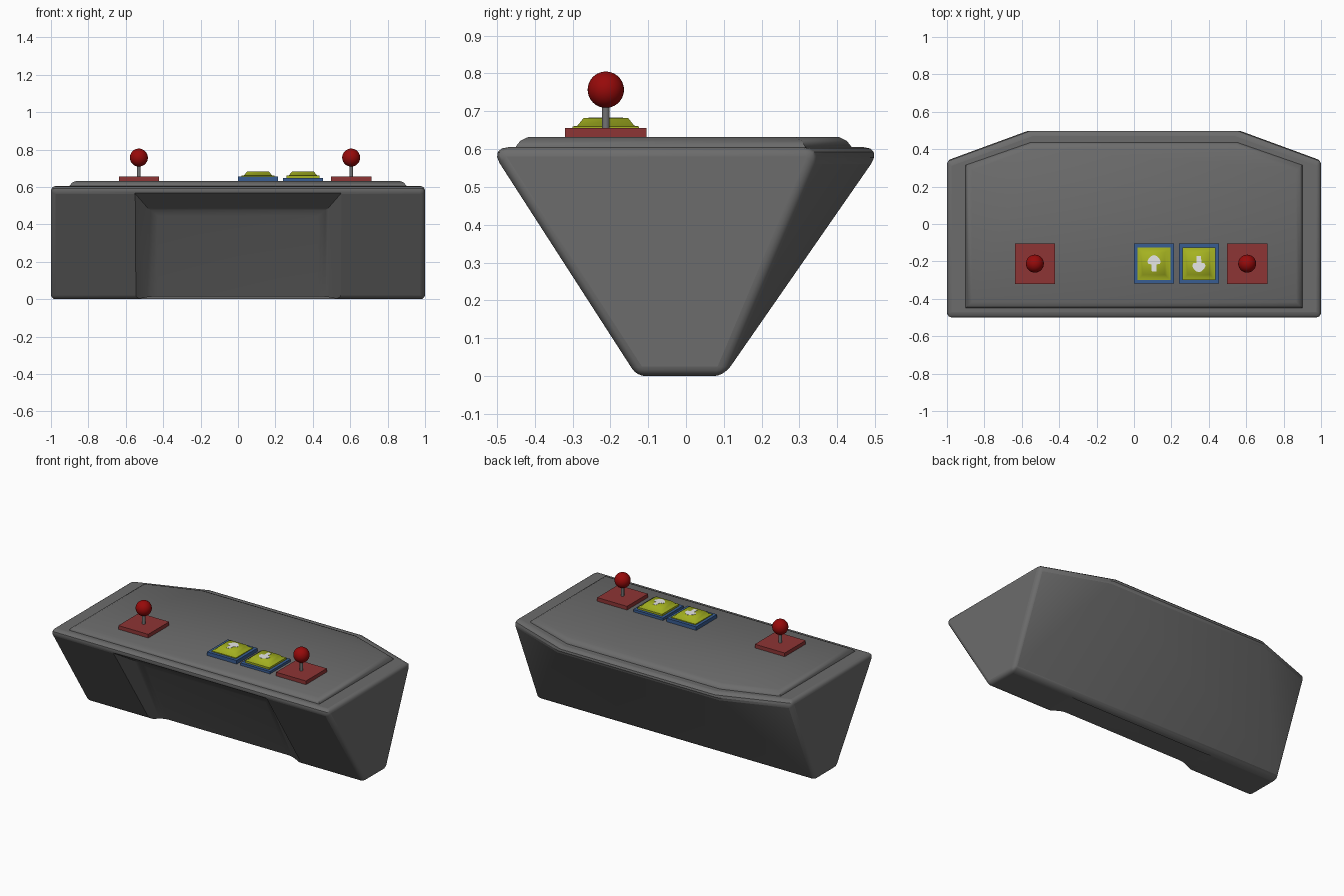
import bpy, bmesh, math

if "Cube" in bpy.data.objects:
    bpy.data.objects.remove(bpy.data.objects["Cube"])


def material(name, rgb):
    m = bpy.data.materials.new(name)
    m.diffuse_color = (*rgb, 1)
    m.use_nodes = True
    m.node_tree.nodes["Principled BSDF"].inputs["Base Color"].default_value = m.diffuse_color
    return m


GREY = material("dark grey", (0.15, 0.15, 0.15))
STEEL = material("steel grey", (0.17, 0.17, 0.17))
RED = material("ball red", (0.31, 0.003, 0.003))
PLATE = material("plate red", (0.27, 0.035, 0.035))
BLUE = material("frame blue", (0.04, 0.11, 0.29))
LIME = material("button lime", (0.38, 0.45, 0.015))
WHITE = material("arrow white", (0.8, 0.8, 0.8))


def smooth(ob, angle):
    bpy.ops.object.select_all(action='DESELECT')
    ob.select_set(True)
    bpy.context.view_layer.objects.active = ob
    bpy.ops.object.shade_smooth_by_angle(angle=math.radians(angle))


def make(name, verts, faces, mat, angle=40):
    me = bpy.data.meshes.new(name)
    me.from_pydata(verts, [], faces)
    bm = bmesh.new()
    bm.from_mesh(me)
    bmesh.ops.recalc_face_normals(bm, faces=bm.faces)
    bm.to_mesh(me)
    bm.free()
    ob = bpy.data.objects.new(name, me)
    bpy.context.collection.objects.link(ob)
    me.materials.append(mat)
    smooth(ob, angle)
    return ob


def stack(name, rings, mat, **kw):
    """Closed solid through rings of equal point count."""
    n = len(rings[0])
    verts = [p for r in rings for p in r]
    faces = [list(range(n)), list(range(len(verts) - n, len(verts)))]
    for k in range(len(rings) - 1):
        for i in range(n):
            j = (i + 1) % n
            faces.append([k * n + i, k * n + j, (k + 1) * n + j, (k + 1) * n + i])
    return make(name, verts, faces, mat, **kw)


def weighted_bevel(ob, width, segments, weight):
    """Bevel edges by weight(a, b), a < b being vertex numbers."""
    attr = ob.data.attributes.new("bevel_weight_edge", 'FLOAT', 'EDGE')
    for e in ob.data.edges:
        attr.data[e.index].value = weight(*sorted(e.vertices))
    mod = ob.modifiers.new("bevel", 'BEVEL')
    mod.width, mod.segments, mod.limit_method = width, segments, 'WEIGHT'


def square(x, y, z, s):
    return [(x + a * s / 2, y + b * s / 2, z) for a, b in ((-1, -1), (1, -1), (1, 1), (-1, 1))]


# Cabinet body: tapered block, right half points mirrored
half = [(1, -0.52, 0.605), (1, 0.355, 0.605), (0.55, 0.52, 0.605),
        (1, -0.13, 0), (1, 0.1, 0)]
n = len(half)
verts = half + [(-x, y, z) for x, y, z in half]
side = [(0, 1, 4, 3), (1, 2, 4)]
faces = side + [tuple(i + n for i in f) for f in side]
faces += [(0, 1, 2, 2 + n, 1 + n, n), (2, 4, 4 + n, 2 + n), (0, 3, 3 + n, n),
          (3, 4, 4 + n, 3 + n)]
body = make("cabinet_body", verts, faces, GREY)


def body_weight(a, b):
    pair = (a % n, b % n)
    if pair == (2, 4):
        return 0
    if pair in {(0, 0), (1, 2), (2, 2)}:
        return 1          # long top rim edges
    return 0.5


weighted_bevel(body, 0.05, 4, body_weight)

# Cutter for the shallow recess running down the front and under the base
outer = [(-0.5, 0.57), (-0.133, -0.002), (0.078, -0.002), (0.085, -0.1), (-0.7, -0.1), (-0.62, 0.65)]
inner = [(-0.345, 0.472), (-0.1, 0.015), (0.07, 0.015), (0.085, -0.1), (-0.7, -0.1), (-0.62, 0.65)]
cutter = stack("recess_cutter", [[(x, y, z) for y, z in prof] for x, prof in
                                 ((-0.555, outer), (-0.46, inner), (0.46, inner), (0.555, outer))], GREY)
weighted_bevel(cutter, 0.03, 3, lambda a, b: 1.0 if (a, b) in {(6, 7), (12, 13), (6, 12)} else 0.0)
cutter.hide_render = True
cut = body.modifiers.new("recess", 'BOOLEAN')
cut.operation, cut.object, cut.solver = 'DIFFERENCE', cutter, 'EXACT'
bpy.ops.object.select_all(action='DESELECT')
body.select_set(True)
bpy.context.view_layer.objects.active = body
bpy.ops.object.convert(target='MESH')
bpy.data.objects.remove(cutter)
smooth(body, 28)


# Raised control panel on top
def panel_ring(i, z):
    r = [(0.9 - i, -0.45 + i), (0.9 - i, 0.315 - i * 0.8), (0.55 - i * 0.2, 0.437 - i)]
    return [(x, y, z) for x, y in r] + [(-x, y, z) for x, y in reversed(r)]


stack("control_panel", [panel_ring(0, 0.595), panel_ring(0, 0.607), panel_ring(0.012, 0.622),
                        panel_ring(0.033, 0.632)], GREY)

# Joysticks
Y = -0.212
for label, x in (("left", -0.53), ("right", 0.605)):
    stack(label + "_stick_plate", [square(x, Y, 0.625, 0.215), square(x, Y, 0.656, 0.215)], PLATE)
    bpy.ops.mesh.primitive_cylinder_add(vertices=20, radius=0.01, depth=0.09, location=(x, Y, 0.69))
    shaft = bpy.context.object
    shaft.name = label + "_stick_shaft"
    bpy.ops.mesh.primitive_uv_sphere_add(segments=32, ring_count=20, radius=0.048, location=(x, Y, 0.757))
    ball = bpy.context.object
    ball.name = label + "_stick_ball"
    for ob, mat in ((shaft, STEEL), (ball, RED)):
        ob.data.materials.append(mat)
        smooth(ob, 40)

# Square push buttons with arrow plates
arrow = [(0, 0.046), (0.014, 0.041), (0.03, 0.025), (0.036, 0.01), (0.03, -0.002),
         (0.013, -0.004), (0.012, -0.042)]
arrow += [(-x, y) for x, y in reversed(arrow[1:])]
for label, x, top, d in (("up", 0.107, 0.655, 1), ("down", 0.347, 0.648, -1)):
    stack(label + "_button_frame", [square(x, Y, 0.625, 0.213), square(x, Y, top, 0.213)], BLUE)
    stack(label + "_button_cap", [square(x, Y, 0.64, 0.175), square(x, Y, 0.66, 0.175),
                                  square(x, Y, 0.662, 0.15), square(x, Y, 0.682, 0.118)],
          LIME, angle=60)
    stack(label + "_button_arrow", [[(x + a * d, Y + b * d, z) for a, b in arrow]
                                    for z in (0.68, 0.6835)], WHITE)
